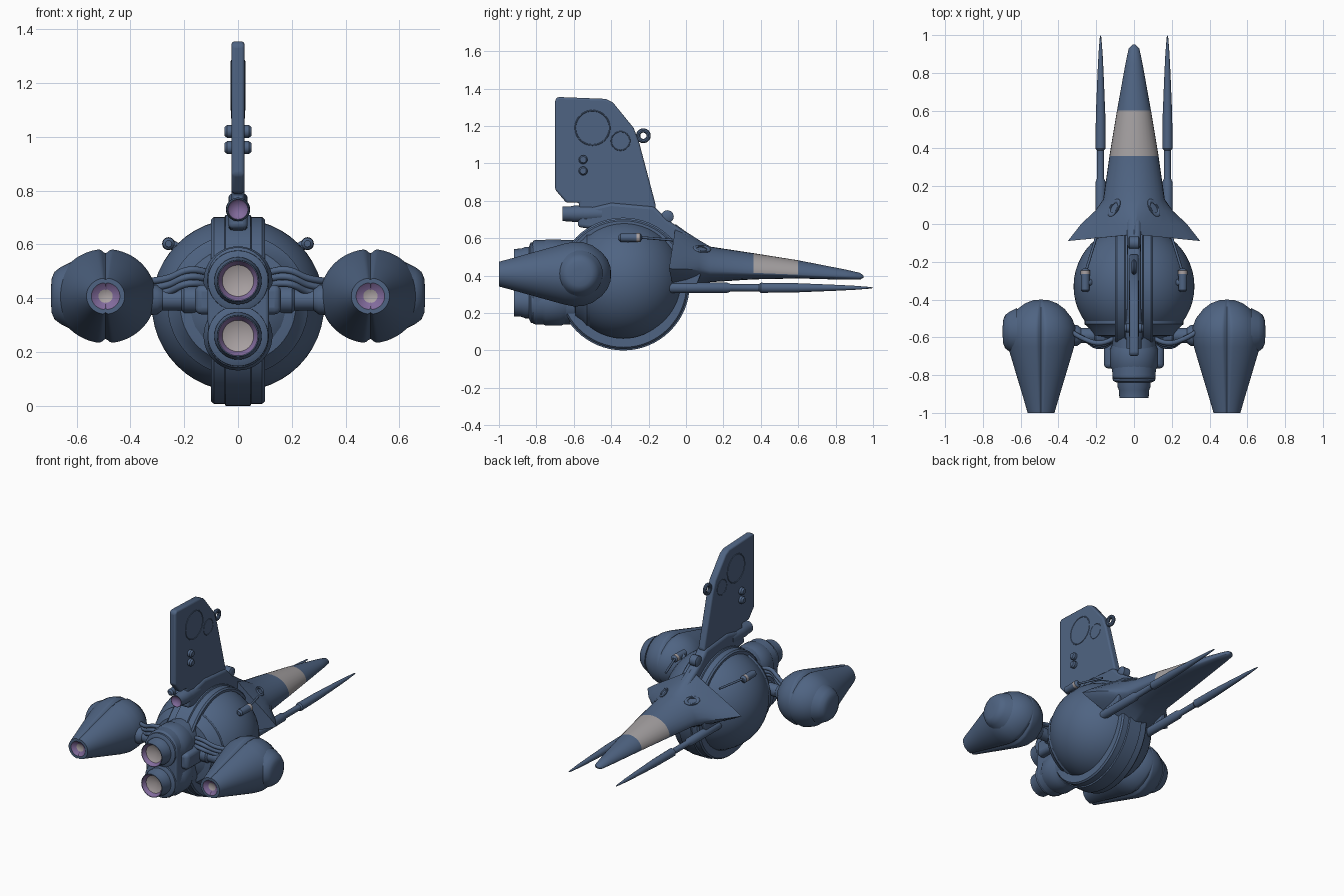
import bpy, bmesh
from math import cos, sin, pi, exp, copysign
from mathutils import Vector

cube = bpy.data.objects.get("Cube")
if cube:
    bpy.data.objects.remove(cube, do_unlink=True)


def material(name, rgb):
    m = bpy.data.materials.new(name)
    m.use_nodes = True
    m.diffuse_color = (*rgb, 1)
    m.node_tree.nodes["Principled BSDF"].inputs["Base Color"].default_value = (*rgb, 1)
    return m


HULL, GREY, PURPLE, GLOW = range(4)
mats = [material("slate_blue", (0.078, 0.127, 0.225)),
        material("warm_grey", (0.36, 0.34, 0.345)),
        material("violet", (0.22, 0.145, 0.33)),
        material("pale_grey", (0.40, 0.36, 0.365))]
made = []


def finish(name, bm, bevel=0):
    bmesh.ops.remove_doubles(bm, verts=bm.verts, dist=0.0001)
    bmesh.ops.recalc_face_normals(bm, faces=bm.faces)
    me = bpy.data.meshes.new(name)
    bm.to_mesh(me)
    bm.free()
    for m in mats:
        me.materials.append(m)
    ob = bpy.data.objects.new(name, me)
    bpy.context.collection.objects.link(ob)
    if bevel:
        mod = ob.modifiers.new("edge", "BEVEL")
        mod.width, mod.segments, mod.limit_method = bevel, 3, "ANGLE"
    made.append(ob)
    return ob


def bridge(bm, rings, colours):
    for a, b, c in zip(rings, rings[1:], colours):
        for i in range(len(a)):
            j = (i + 1) % len(a)
            bm.faces.new((a[i], a[j], b[j], b[i])).material_index = c


def lathe(name, profile, at=(0, 0, 0), axis="y", su=1, seam=0, n=48, closed=False):
    """Turn (position, radius[, colour]) points about an axis; seam dents the top and bottom."""
    bm, rings = bmesh.new(), []
    pts = profile + profile[:1] if closed else profile
    for p, r, *_ in pts:
        ring = []
        for k in range(n):
            t = 2 * pi * k / n
            q = r * (1 - seam * exp(-(cos(t) / 0.075) ** 2))
            u, v = q * cos(t) * su, q * sin(t)
            co = (u, p, v) if axis == "y" else (p, u, v)
            ring.append(bm.verts.new(Vector(co) + Vector(at)))
        rings.append(ring)
    bridge(bm, rings, [(list(p) + [HULL])[2] for p in pts])
    if not closed:
        for ring, p in ((rings[0], pts[0]), (rings[-1], pts[-1])):
            if p[1] > 0.001:
                bm.faces.new(ring)
    return finish(name, bm)


def nozzle(name, at, r, depth, core):
    """Rear-facing bell with a violet throat and a coloured core."""
    return lathe(name, [(0.12, r * 1.1), (0.06, r * 1.1), (0.04, r), (0, r * 0.97),
                        (0, r * 0.92, PURPLE), (depth * 0.5, r * 0.73, core), (depth, 0)], at, n=32)


def prism(name, pts, place, lo, hi, bevel=0):
    """Extrude a flat outline; place maps (a, b, depth) to a position."""
    bm = bmesh.new()
    rings = [[bm.verts.new(place(a, b, d)) for a, b in pts] for d in (lo, hi)]
    bridge(bm, rings, [HULL])
    for ring in rings:
        bm.faces.new(ring)
    return finish(name, bm, bevel)


def side_plate(a, b, d):
    return d, a, b


def rear_plate(a, b, d):
    return a, d, b


def pipe(name, pts, r):
    cu = bpy.data.curves.new(name, "CURVE")
    cu.dimensions, cu.bevel_depth, cu.bevel_resolution = "3D", r, 4
    cu.use_fill_caps = True
    sp = cu.splines.new("BEZIER")
    sp.bezier_points.add(len(pts) - 1)
    for bp, p in zip(sp.bezier_points, pts):
        bp.co = p
        bp.handle_left_type = bp.handle_right_type = "AUTO"
    cu.materials.append(mats[HULL])
    ob = bpy.data.objects.new(name, cu)
    bpy.context.collection.objects.link(ob)


def hoop(name, at, R, r, su=1):
    tube = [(r * cos(pi * i / 5), R + r * sin(pi * i / 5)) for i in range(10)]
    return lathe(name, tube, at, "x", su, n=40, closed=True)


# Round body with a broad stepped hoop
ball = [(-0.32 * cos(pi * i / 24), 0.32 * sin(pi * i / 24)) for i in range(25)]
lathe("body_sphere", ball, (0, -0.33, 0.375), "x", n=64)
lathe("body_hoop", [(-0.1, 0.29), (-0.1, 0.338), (-0.09, 0.347), (-0.05, 0.347), (-0.046, 0.355),
                    (0.046, 0.355), (0.05, 0.347), (0.09, 0.347), (0.1, 0.338), (0.1, 0.29)],
      (0, -0.335, 0.355), "x", n=64, closed=True)
lathe("rear_collar", [(-0.50, 0.262), (-0.53, 0.262), (-0.55, 0.24), (-0.59, 0.215), (-0.6, 0.15)],
      (0, 0, 0.375))

# Rear engine block: upright capsule, twin stepped bells
capsule = [(0.115 * cos(pi * i / 12), (0.475 if i <= 12 else 0.255) + 0.115 * sin(pi * i / 12))
           for i in range(25)]
prism("engine_block", capsule, rear_plate, -0.82, -0.56, 0.012)
prism("engine_cheeks", [(-0.16, 0.34), (0.16, 0.34), (0.16, 0.45), (-0.16, 0.45)],
      rear_plate, -0.765, -0.58, 0.025)
for label, z in (("upper", 0.465), ("lower", 0.26)):
    lathe(label + "_engine_shroud", [(-0.60, 0.1), (-0.67, 0.128), (-0.75, 0.128), (-0.77, 0.116),
                                     (-0.83, 0.112), (-0.84, 0.09)], (0, 0, z))
    nozzle(label + "_engine_nozzle", (0, -0.92, z), 0.08, 0.05, GLOW)

# Long nose with a grey upper band, flaring at the rear into thin swept wings
bm = bmesh.new()
sections = [(0.95, 0.008, 0.4, 0.395, 0.39, 1), (0.93, 0.028, 0.415, 0.392, 0.378, 1),
            (0.85, 0.045, 0.433, 0.395, 0.378, 1), (0.60, 0.09, 0.482, 0.405, 0.385, 1),
            (0.36, 0.13, 0.52, 0.415, 0.38, 1), (0.13, 0.163, 0.555, 0.425, 0.365, 1),
            (0.07, 0.205, 0.59, 0.43, 0.34, 1.4), (0, 0.28, 0.635, 0.435, 0.30, 1.9),
            (-0.055, 0.35, 0.675, 0.437, 0.27, 2.3)]
rings = []
for y, w, top, edge, low, flare in sections:
    ring = []
    for k in range(32):
        c, s = cos(pi * k / 16), sin(pi * k / 16)
        out, up = abs(c) ** flare, abs(s) ** (0.6 * flare + 0.4)
        sweep = 0.035 * out * (flare > 2)
        ring.append(bm.verts.new((copysign(w * out, c), y - sweep,
                                  edge + up * (top - edge if s > 0 else low - edge))))
    rings.append(ring)
bridge(bm, rings, [HULL] * len(rings))
bm.faces.new(rings[0])
bm.faces.new(rings[-1])
for f in bm.faces:
    mid = f.calc_center_median()
    if 0.4 < mid.y < 0.59 and mid.z > 0.41:
        f.material_index = GREY
finish("nose_and_wings", bm)

# Fin, its fairing, panel rims and bolts
prism("tail_fin", [(-0.70, 1.34), (-0.685, 1.355), (-0.43, 1.345), (-0.39, 1.325), (-0.28, 1.19),
                   (-0.25, 1.11), (-0.16, 0.77), (-0.2, 0.68), (-0.58, 0.68), (-0.57, 0.79),
                   (-0.64, 0.79), (-0.70, 0.86)], side_plate, -0.024, 0.024, 0.014)
prism("fin_fairing", [(0.05, 0.56), (0.03, 0.61), (-0.1, 0.70), (-0.17, 0.77), (-0.4, 0.79),
                      (-0.57, 0.75), (-0.58, 0.66), (-0.3, 0.62)], side_plate, -0.036, 0.036, 0.018)
for name, y, z, r, h in (("upper_fin_bolt", -0.55, 1.02, 0.024, 0.05),
                         ("lower_fin_bolt", -0.55, 0.96, 0.024, 0.05),
                         ("fairing_bolt", -0.1, 0.715, 0.035, 0.03)):
    lathe(name, [(-h, r * 0.7), (-h * 0.8, r), (h * 0.8, r), (h, r * 0.7)], (0, y, z), "x", n=12)
hoop("fin_ring", (0, -0.228, 1.148), 0.028, 0.012)
lathe("tail_thruster_body", [(-0.45, 0.04), (-0.54, 0.045), (-0.6, 0.035)], (0, 0, 0.73))
nozzle("tail_thruster", (0, -0.66, 0.73), 0.04, 0.02, PURPLE)

# Mirrored parts: s = 1 is the model's left
for s, side in ((1, "left"), (-1, "right")):
    hoop(side + "_large_fin_panel_rim", (s * 0.023, -0.5, 1.19), 0.092, 0.004)
    hoop(side + "_small_fin_panel_rim", (s * 0.023, -0.35, 1.12), 0.05, 0.003)
    # Long needle gun and its mount
    lathe(side + "_gun", [(-0.1, 0.02), (-0.09, 0.028), (0.22, 0.028), (0.24, 0.019), (0.39, 0.019),
                          (0.4, 0.027), (0.58, 0.025), (0.8, 0.016), (0.9, 0.011), (0.99, 0.004),
                          (1, 0)], (s * 0.177, 0, 0.335), n=24)
    prism(side + "_gun_mount", [(-0.09, 0.32), (0.05, 0.33), (0.08, 0.41), (-0.08, 0.42)],
          side_plate, s * 0.177 - 0.015, s * 0.177 + 0.015, 0.006)
    # Oval port on the nose
    port = hoop(side + "_nose_port", (0, 0, 0), 0.024, 0.007, 1.7)
    port.location = (s * 0.105, 0.085, 0.542)
    port.rotation_euler = Vector((s * 0.55, 0.3, 0.75)).to_track_quat("X", "Z").to_euler()

    # Side pod: seamed teardrop with a small exhaust
    lathe(side + "_pod", [(-0.4, 0), (-0.404, 0.04), (-0.42, 0.08), (-0.45, 0.118), (-0.5, 0.155),
                          (-0.55, 0.173), (-0.6, 0.175), (-0.65, 0.165), (-0.8, 0.123),
                          (-0.93, 0.086), (-1, 0.067), (-1, 0.05, PURPLE),
                          (-0.98, 0.025, GLOW), (-0.975, 0)],
          (s * 0.492, 0, 0.408), su=1.06, seam=0.09, n=160)
    lathe(side + "_pod_cap", [(s * 0.62, 0.125), (s * 0.66, 0.105), (s * 0.682, 0.088),
                              (s * 0.692, 0.065), (s * 0.695, 0.03), (s * 0.695, 0)],
          (0, -0.57, 0.41), "x")
    # Pod arm and hoses
    lathe(side + "_pod_arm", [(s * 0.1, 0.05), (s * 0.2, 0.05), (s * 0.21, 0.04), (s * 0.28, 0.04),
                              (s * 0.3, 0.055), (s * 0.36, 0.06)], (0, -0.59, 0.395), "x", n=24)
    for i in range(3):
        z = 0.49 - 0.025 * i
        pipe(f"{side}_hose_{i + 1}", [(s * 0.09, -0.6, z), (s * 0.18, -0.63 - 0.01 * i, z + 0.015),
                                      (s * 0.26, -0.61, z - 0.015), (s * 0.35, -0.56, z - 0.03)], 0.013)
    # Small shoulder sensor with a pale collar and thin rod
    lathe(side + "_shoulder_sensor", [(-0.36, 0.012), (-0.35, 0.022), (-0.265, 0.024, GLOW),
                                      (-0.245, 0.024), (-0.235, 0.01)],
          (s * 0.258, 0, 0.603), n=20)
    pipe(side + "_sensor_rod", [(s * 0.255, -0.25, 0.605), (s * 0.2, -0.07, 0.59)], 0.007)
    pipe(side + "_sensor_foot", [(s * 0.2, -0.31, 0.57), (s * 0.255, -0.31, 0.605)], 0.018)

# Smooth shading with crisp edges
bpy.ops.object.select_all(action="DESELECT")
for ob in made:
    ob.select_set(True)
bpy.context.view_layer.objects.active = made[0]
bpy.ops.object.shade_smooth_by_angle(angle=0.6)
